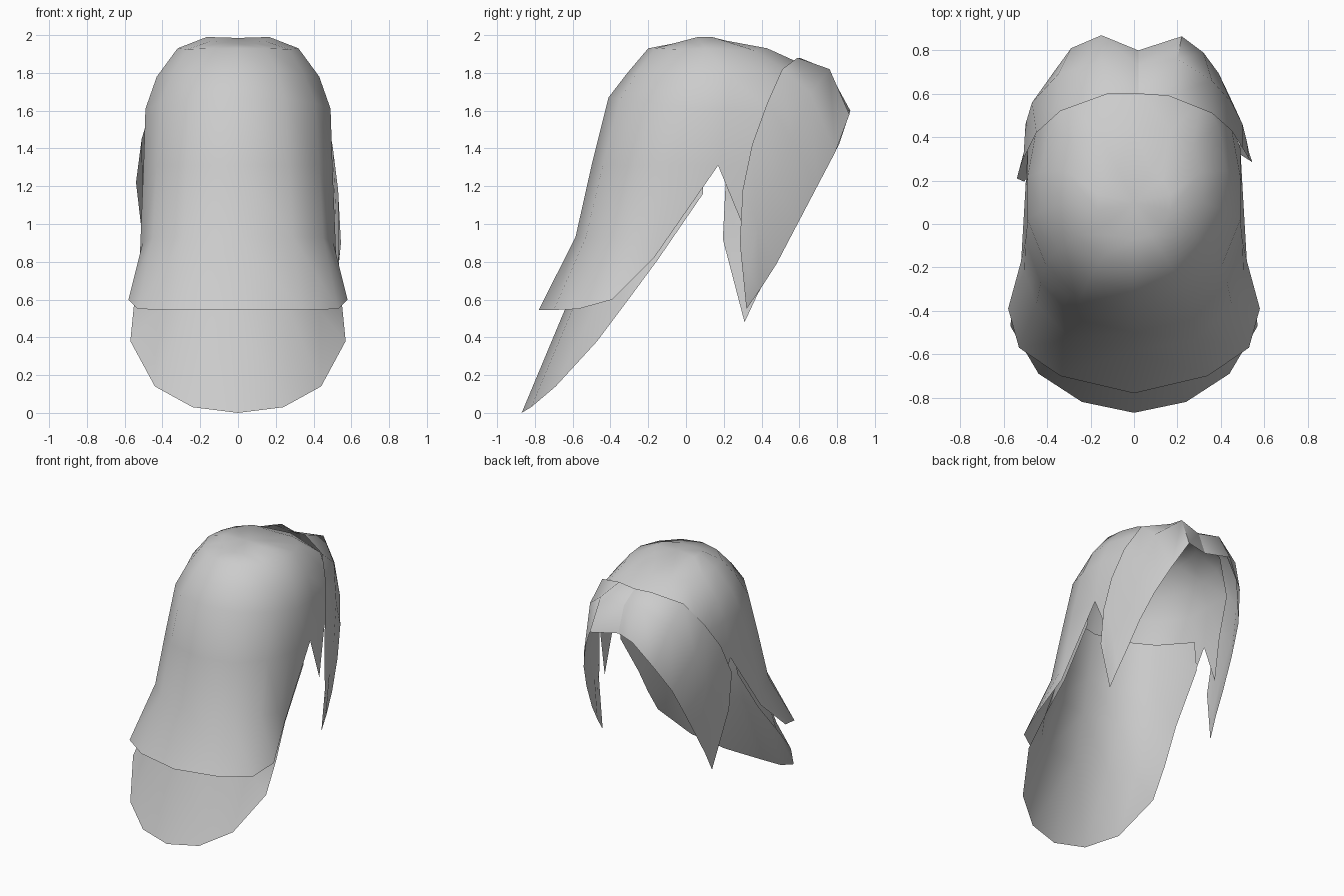
import bpy, bmesh, math


def sheet(name, rows, mirror=False, extra=()):
    """Skin neighbouring rows of points; a one-point row closes to a tip."""
    bm = bmesh.new()
    cache = {}

    def vert(p):
        p = tuple(round(c, 4) for c in p)
        if p not in cache:
            cache[p] = bm.verts.new(p)
        return cache[p]

    def face(pts):
        vs = []
        for p in pts:
            v = vert(p)
            if v not in vs:
                vs.append(v)
        if len(vs) > 2:
            bm.faces.new(vs)

    sides = (1, -1) if mirror else (1,)
    for s in sides:
        def side(p):
            return (s * p[0] + 0.0, p[1], p[2])
        for a, b in zip(rows, rows[1:]):
            count = min(len(a), len(b))
            if count == 1:
                count = max(len(a), len(b))
            for i in range(count - 1):
                quad = [a[min(i, len(a) - 1)], a[min(i + 1, len(a) - 1)],
                        b[min(i + 1, len(b) - 1)], b[min(i, len(b) - 1)]]
                face([side(p) for p in quad])
        for tri in extra:
            face([side(p) for p in tri])
    bmesh.ops.recalc_face_normals(bm, faces=bm.faces)
    mesh = bpy.data.meshes.new(name)
    bm.to_mesh(mesh)
    bm.free()
    obj = bpy.data.objects.new(name, mesh)
    bpy.context.collection.objects.link(obj)
    bpy.context.view_layer.objects.active = obj
    obj.select_set(True)
    bpy.ops.object.shade_smooth_by_angle(angle=math.radians(60))
    obj.select_set(False)
    return obj


# Scalp cap and long outer layer: strands running from crown to hem,
# ordered from the back centre round to the front centre
strands = [
    [(0, -.20, 1.93), (0, -.31, 1.80), (0, -.41, 1.67), (0, -.50, 1.31), (0, -.585, .93), (0, -.78, .545)],
    [(.15, -.16, 1.93), (.21, -.26, 1.80), (.25, -.35, 1.66), (.27, -.44, 1.31), (.29, -.53, .93), (.34, -.70, .545)],
    [(.27, -.05, 1.925), (.35, -.12, 1.79), (.41, -.18, 1.64), (.43, -.27, 1.31), (.45, -.37, .93), (.53, -.57, .55)],
    [(.32, .10, 1.93), (.43, .06, 1.78), (.49, .02, 1.61), (.50, -.08, 1.31), (.505, -.22, .90), (.58, -.39, .60)],
    [(.31, .24, 1.925), (.43, .24, 1.78), (.49, .22, 1.61), (.50, .17, 1.31), (.52, -.17, .82), (.58, -.39, .60)],
    [(.27, .36, 1.92), (.39, .45, 1.76), (.44, .49, 1.56), (.49, .35, 1.31)],
    [(.17, .43, 1.93), (.31, .57, 1.79)],
    [(0, .44, 1.92), (0, .64, 1.835)],
]
# small ring around the crown starts every strand
crown = (0, .10, 1.985)
for i, st in enumerate(strands):
    a = math.pi * i / (len(strands) - 1)
    st.insert(0, (.17 * math.sin(a), .10 - .17 * math.cos(a), 2.0 - .045 * abs(math.cos(a))))
    st.insert(0, crown)
# pointed sideburn, and the temple corner tucked under the fringe
extras = [(strands[4][5], strands[5][5], (.48, .31, .97)),
          (strands[5][3], strands[5][4], strands[6][3])]
sheet("hair_cap", strands, mirror=True, extra=extras)

# Longer under layer at the nape
sheet("under_layer", [
    [(0, -.43, 1.50), (.24, -.38, 1.50), (.39, -.22, 1.46), (.48, .09, 1.38)],
    [(0, -.50, 1.16), (.26, -.44, 1.16), (.42, -.28, 1.16), (.50, .09, 1.16)],
    [(0, -.55, .90), (.28, -.49, .90), (.44, -.33, .87), (.51, -.15, .81)],
    [(0, -.64, .55), (.27, -.60, .55), (.43, -.49, .54), (.55, -.32, .58)],
    [(0, -.87, 0), (.24, -.82, .03), (.44, -.69, .14), (.57, -.47, .38)],
], mirror=True)

# Right fringe lock: rows run back edge, middle, front edge, from parting to tip
sheet("fringe_right", [
    [(.02, .60, 1.87), (.02, .73, 1.79), (.02, .80, 1.60)],
    [(.16, .59, 1.88), (.20, .76, 1.82), (.22, .865, 1.58)],
    [(.36, .51, 1.82), (.36, .66, 1.69), (.32, .79, 1.38)],
    [(.45, .43, 1.64), (.45, .56, 1.45), (.39, .695, 1.20)],
    [(.50, .35, 1.42), (.50, .46, 1.20), (.44, .59, 1.00)],
    [(.53, .30, 1.18), (.52, .38, 1.00), (.47, .48, .79)],
    [(.545, .285, .90), (.53, .33, .75), (.485, .39, .65)],
    [(.49, .32, .55)],
])

# Left fringe lock: wider, tip curls inward
sheet("fringe_left", [
    [(.02, .60, 1.87), (.02, .73, 1.79), (.02, .80, 1.60)],
    [(-.12, .60, 1.88), (-.15, .75, 1.82), (-.15, .87, 1.60)],
    [(-.34, .52, 1.82), (-.35, .69, 1.71), (-.29, .81, 1.42)],
    [(-.45, .42, 1.65), (-.47, .56, 1.47), (-.37, .70, 1.22)],
    [(-.51, .30, 1.45), (-.50, .46, 1.22), (-.40, .59, 1.01)],
    [(-.54, .21, 1.22), (-.50, .36, 1.00), (-.42, .47, .79)],
    [(-.505, .195, .92), (-.48, .30, .75), (-.43, .38, .63)],
    [(-.44, .31, .48)],
])
